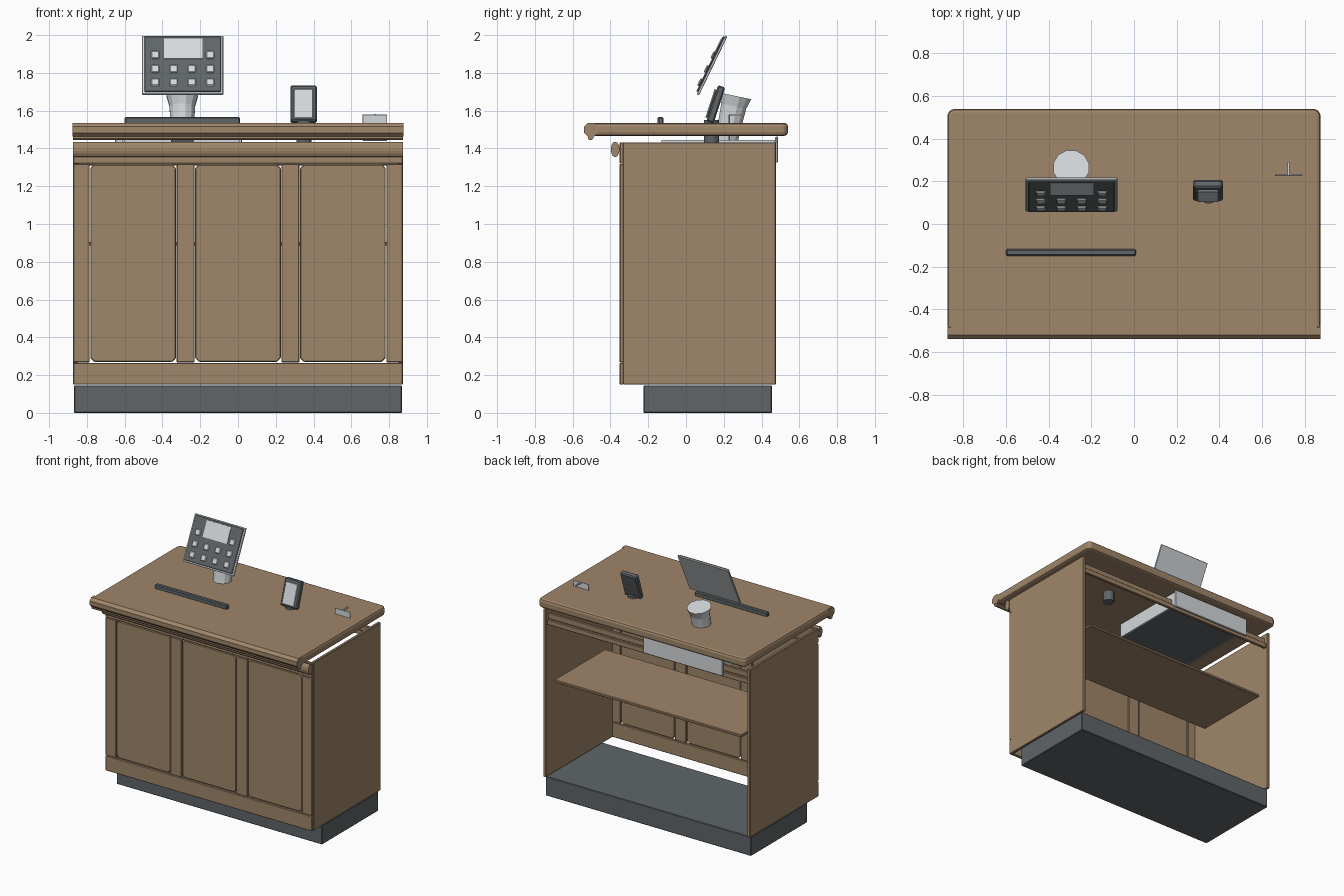
import bpy, bmesh, math
from mathutils import Matrix

cube = bpy.data.objects.get("Cube")
if cube:
    bpy.data.objects.remove(cube, do_unlink=True)


def material(name, rgb):
    m = bpy.data.materials.new(name)
    m.use_nodes = True
    m.diffuse_color = (*rgb, 1)
    m.node_tree.nodes["Principled BSDF"].inputs["Base Color"].default_value = (*rgb, 1)
    return m


WOOD = material("warm wood", (0.35, 0.237, 0.143))
SLATE = material("slate grey", (0.115, 0.13, 0.138))
LIGHT = material("light grey", (0.66, 0.69, 0.71))


def finish(name, bm, mat, bevel=0.0, segments=1):
    bmesh.ops.recalc_face_normals(bm, faces=bm.faces)
    mesh = bpy.data.meshes.new(name)
    bm.to_mesh(mesh)
    bm.free()
    mesh.materials.append(mat)
    ob = bpy.data.objects.new(name, mesh)
    bpy.context.collection.objects.link(ob)
    if bevel:
        mod = ob.modifiers.new("edges", "BEVEL")
        mod.width = bevel
        mod.segments = segments
    return ob


def box(name, mat, x, y, z, bevel=0.004, segments=1):
    """Box from (low, high) ranges."""
    bm = bmesh.new()
    bmesh.ops.create_cube(bm, size=1)
    for v in bm.verts:
        v.co = [(lo + hi) / 2 + c * (hi - lo) for c, (lo, hi) in zip(v.co, (x, y, z))]
    return finish(name, bm, mat, bevel, segments)


def prism(name, mat, points, axis, low, high, bevel=0.0):
    """Extrude a closed outline along one axis."""
    bm = bmesh.new()

    def place(p, t):
        c = list(p)
        c.insert(axis, t)
        return c
    face = bm.faces.new([bm.verts.new(place(p, low)) for p in points])
    out = bmesh.ops.extrude_face_region(bm, geom=[face])
    for v in out["geom"]:
        if isinstance(v, bmesh.types.BMVert):
            v.co[axis] = high
    return finish(name, bm, mat, bevel)


def ellipse(cx, cy, rx, ry, n):
    turns = [2 * math.pi * (i + 0.5) / n for i in range(n)]
    return [(cx + rx * math.cos(a), cy + ry * math.sin(a)) for a in turns]


def chamfered(x0, x1, z0, z1, c):
    return [(x0 + c, z0), (x1 - c, z0), (x1, z0 + c), (x1, z1 - c),
            (x1 - c, z1), (x0 + c, z1), (x0, z1 - c), (x0, z0 + c)]


def tilt(objects, centre, degrees):
    for ob in objects:
        ob.matrix_world = Matrix.Translation(centre) @ Matrix.Rotation(-math.radians(degrees), 4, "X")


W = 0.873  # half width of the cabinet

# Plinth, sides and shelf
box("plinth", SLATE, (-0.868, 0.868), (-0.225, 0.455), (0, 0.146))
for side, s in (("left", 1), ("right", -1)):
    box(side + "_side_panel", WOOD, sorted((s * 0.85, s * W)), (-0.334, 0.476), (0.15, 1.432))
box("shelf", WOOD, (-0.79, 0.79), (-0.15, 0.46), (0.885, 0.905))

# Front frame with three panels
box("bottom_rail", WOOD, (-W, W), (-0.352, -0.33), (0.15, 0.265))
box("top_rail", WOOD, (-W, W), (-0.352, -0.33), (1.32, 1.432))
for i, (a, b) in enumerate(((-W, -0.785), (-0.325, -0.23), (0.23, 0.325), (0.785, W))):
    box(f"stile_{i + 1}", WOOD, (a, b), (-0.352, -0.33), (0.267, 1.318))
for i, (a, b) in enumerate(((-0.782, -0.328), (-0.227, 0.227), (0.328, 0.782))):
    prism(f"front_panel_{i + 1}", WOOD, chamfered(a, b, 0.27, 1.316, 0.02), 1, -0.347, -0.333, 0.005)

# Mouldings under the counter
prism("rounded_moulding", WOOD, ellipse(-0.375, 1.395, 0.023, 0.041, 16), 0, -W, W)
prism("counter_bead", WOOD, ellipse(-0.505, 1.458, 0.016, 0.014, 8), 0, -W, W)

# Counter top with rounded back corners and a heavier front nose
top = box("counter_top", WOOD, (-0.875, 0.875), (-0.51, 0.54), (1.467, 1.535), 0)
bm = bmesh.new()
bm.from_mesh(top.data)
corners = [e for e in bm.edges if all(v.co.y > 0 for v in e.verts)
           and abs(e.verts[0].co.z - e.verts[1].co.z) > 0.01]
bmesh.ops.bevel(bm, geom=corners, offset=0.035, segments=4, profile=0.5, affect="EDGES")
bm.to_mesh(top.data)
bm.free()
mod = top.modifiers.new("edges", "BEVEL")
mod.width = 0.018
mod.segments = 2
prism("counter_nose", WOOD, chamfered(-0.54, -0.465, 1.463, 1.535, 0.02), 0, -0.875, 0.875)

# Back rails
box("back_rail", WOOD, (-0.85, 0.85), (0.44, 0.462), (1.31, 1.35))
box("back_upper_rail", WOOD, (-0.85, 0.85), (0.425, 0.447), (1.35, 1.395))

# Cash drawer
box("drawer_front", LIGHT, (-0.65, 0.02), (0.472, 0.487), (1.325, 1.462))
box("drawer_floor", SLATE, (-0.6, 0.008), (-0.13, 0.472), (1.338, 1.348), 0)
for name, a in (("drawer_right_wall", -0.612), ("drawer_left_wall", 0.008)):
    box(name, LIGHT, (a, a + 0.01), (-0.13, 0.472), (1.338, 1.445), 0)
box("counter_bar", SLATE, (-0.6, 0.01), (-0.15, -0.118), (1.53, 1.566), 0.006)

# Flared display stand
bm = bmesh.new()
rings = []
for r, z in ((0.062, -0.13), (0.067, 0.0), (0.07, 0.06), (0.086, 0.115)):
    rings.append([bm.verts.new((x, y, z)) for x, y in ellipse(0, 0, r, r, 12)])
for low, high in zip(rings, rings[1:]):
    for i in range(12):
        j = (i + 1) % 12
        bm.faces.new((low[i], low[j], high[j], high[i]))
bm.faces.new(rings[0])
bm.faces.new(rings[-1])
tilt([finish("display_stand", bm, LIGHT)], (-0.295, 0.24, 1.565), 12)

# Tilted register display with screen and keys
parts = [
    box("display_back", LIGHT, (-0.215, 0.215), (-0.004, 0.01), (-0.172, 0.172), 0.003),
    box("display_face", SLATE, (-0.203, 0.203), (-0.012, -0.003), (-0.16, 0.164), 0.003),
    box("display_screen", LIGHT, (-0.1, 0.105), (-0.016, -0.01), (0.03, 0.15), 0),
]
for row, z in enumerate((-0.108, -0.03, 0.052)):
    for col, x in enumerate((-0.145, -0.048, 0.048, 0.145)):
        if row == 2 and col in (1, 2):
            continue
        parts.append(box(f"key_{row + 1}_{col + 1}", LIGHT, (x - 0.022, x + 0.022),
                         (-0.022, -0.01), (z - 0.022, z + 0.022), 0.005))
tilt(parts, (-0.293, 0.135, 1.841), 25.8)

# Card terminal on a post
parts = [
    box("terminal_body", SLATE, (-0.07, 0.07), (-0.02, 0.02), (-0.1, 0.1), 0.008),
    box("terminal_screen", LIGHT, (-0.05, 0.05), (-0.031, -0.024), (-0.085, 0.075), 0.002),
    box("terminal_screen_mount", SLATE, (-0.045, 0.045), (-0.025, -0.018), (-0.08, 0.07), 0),
]
tilt(parts, (0.347, 0.158, 1.634), 18)
prism("terminal_post", SLATE, ellipse(0.35, 0.135, 0.04, 0.04, 16), 2, 1.39, 1.55)

# Small upright plate with a pin behind it
box("counter_plate", LIGHT, (0.66, 0.79), (0.226, 0.232), (1.44, 1.58), 0.002)
box("plate_pin", LIGHT, (0.72, 0.73), (0.23, 0.29), (1.572, 1.582), 0)
